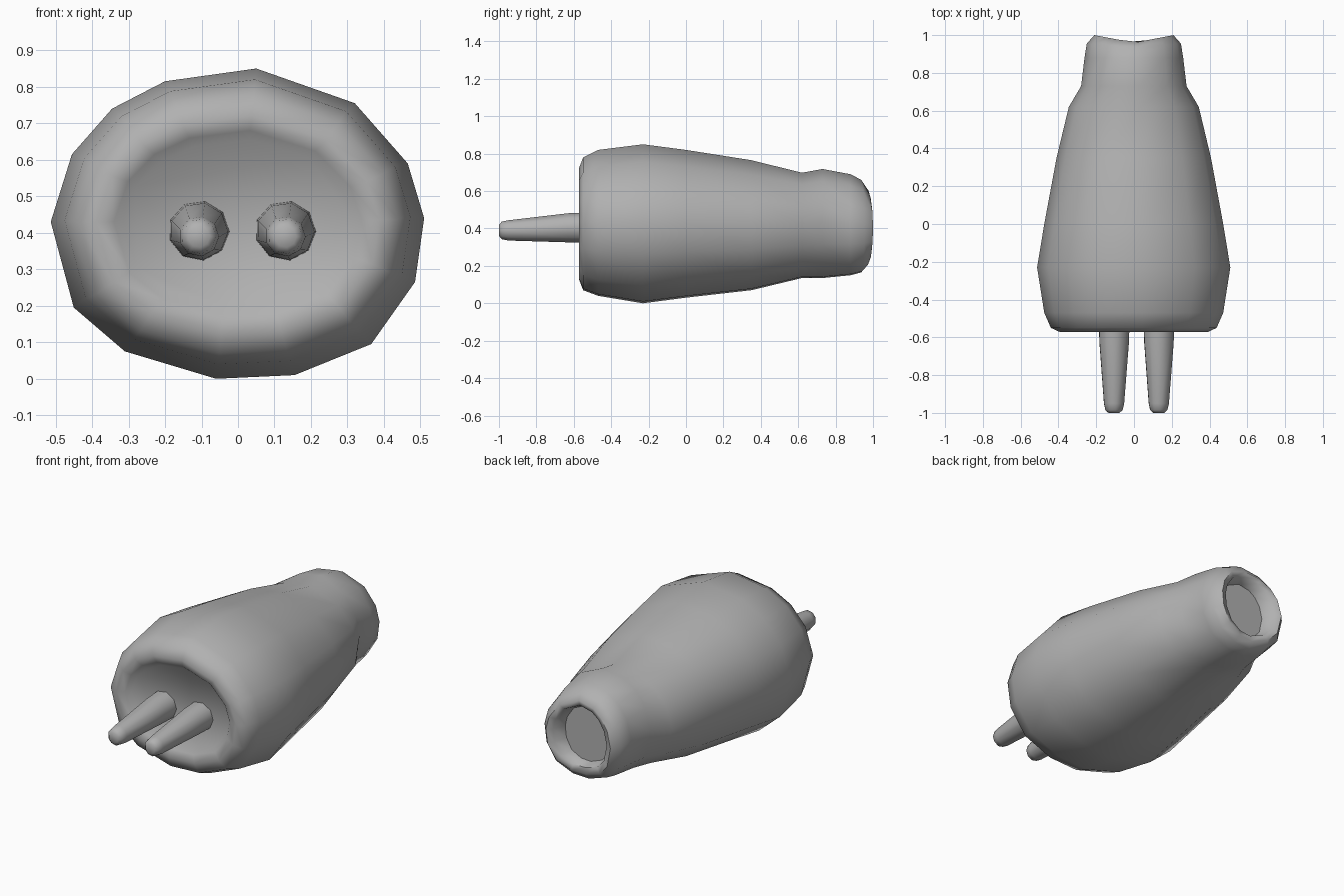
import bpy, bmesh, math

# Slightly irregular 14-sided outline of the moulded body (unit size)
OUTLINE = [(x / 0.513, (z - 0.425) / 0.425) for x, z in [
    (0.05, 0.85), (0.32, 0.755), (0.465, 0.59), (0.51, 0.44), (0.485, 0.265),
    (0.365, 0.095), (0.155, 0.01), (-0.06, 0.0), (-0.31, 0.075), (-0.45, 0.195),
    (-0.513, 0.43), (-0.455, 0.615), (-0.345, 0.74), (-0.2, 0.815)]]
CIRCLE9 = [(math.sin(math.tau * i / 9 + 0.2), math.cos(math.tau * i / 9 + 0.2))
           for i in range(9)]

# Mid grey plastic
grey = bpy.data.materials.new("mid_grey")
grey.diffuse_color = (0.44, 0.44, 0.44, 1)


def loft(name, outline, rings, cx=0.0):
    """Skin rings (y, half width, z low, z high, bow) along y and cap both ends."""
    bm = bmesh.new()
    loops = []
    for y, rx, lo, hi, bow in rings:
        mid, rz = (lo + hi) / 2, (hi - lo) / 2
        loops.append([bm.verts.new((cx + u * rx, y + bow * abs(u), mid + v * rz))
                      for u, v in outline])
    n = len(outline)
    for a, b in zip(loops, loops[1:]):
        for i in range(n):
            j = (i + 1) % n
            bm.faces.new((a[i], a[j], b[j], b[i]))
    bm.faces.new(loops[0])
    bm.faces.new(loops[-1])
    bmesh.ops.recalc_face_normals(bm, faces=bm.faces)
    mesh = bpy.data.meshes.new(name)
    bm.to_mesh(mesh)
    bm.free()
    mesh.materials.append(grey)
    obj = bpy.data.objects.new(name, mesh)
    bpy.context.collection.objects.link(obj)
    bpy.ops.object.select_all(action='DESELECT')
    obj.select_set(True)
    bpy.context.view_layer.objects.active = obj
    bpy.ops.object.shade_smooth_by_angle(angle=math.radians(60))
    return obj


# Plug body: recessed front face, rounded rim, taper, collar, hollow cable end
loft("plug_body", OUTLINE, [
    (-0.535, 0.315, 0.20, 0.655, 0),
    (-0.56, 0.34, 0.175, 0.68, 0),
    (-0.573, 0.39, 0.13, 0.72, 0),
    (-0.55, 0.44, 0.07, 0.78, 0),
    (-0.47, 0.475, 0.04, 0.82, 0),
    (-0.23, 0.513, 0.0, 0.85, 0),
    (0.0, 0.475, 0.03, 0.82, 0),
    (0.35, 0.41, 0.07, 0.765, 0),
    (0.62, 0.345, 0.135, 0.698, 0),
    (0.73, 0.28, 0.135, 0.718, 0),
    (0.88, 0.262, 0.15, 0.69, 0),
    (0.935, 0.25, 0.165, 0.66, 0.02),
    (0.96, 0.21, 0.20, 0.62, 0.04),
    (0.955, 0.175, 0.235, 0.59, 0.03),
    (0.905, 0.15, 0.25, 0.57, 0)])

# Two tapered round pins with rounded tips
for side, x in (("left", -0.107), ("right", 0.13)):
    loft(side + "_pin", CIRCLE9, [
        (-1.0, 0.03, 0.36, 0.42, 0),
        (-0.985, 0.047, 0.342, 0.438, 0),
        (-0.95, 0.055, 0.335, 0.445, 0),
        (-0.63, 0.08, 0.325, 0.483, 0),
        (-0.52, 0.084, 0.323, 0.488, 0)], cx=x)
